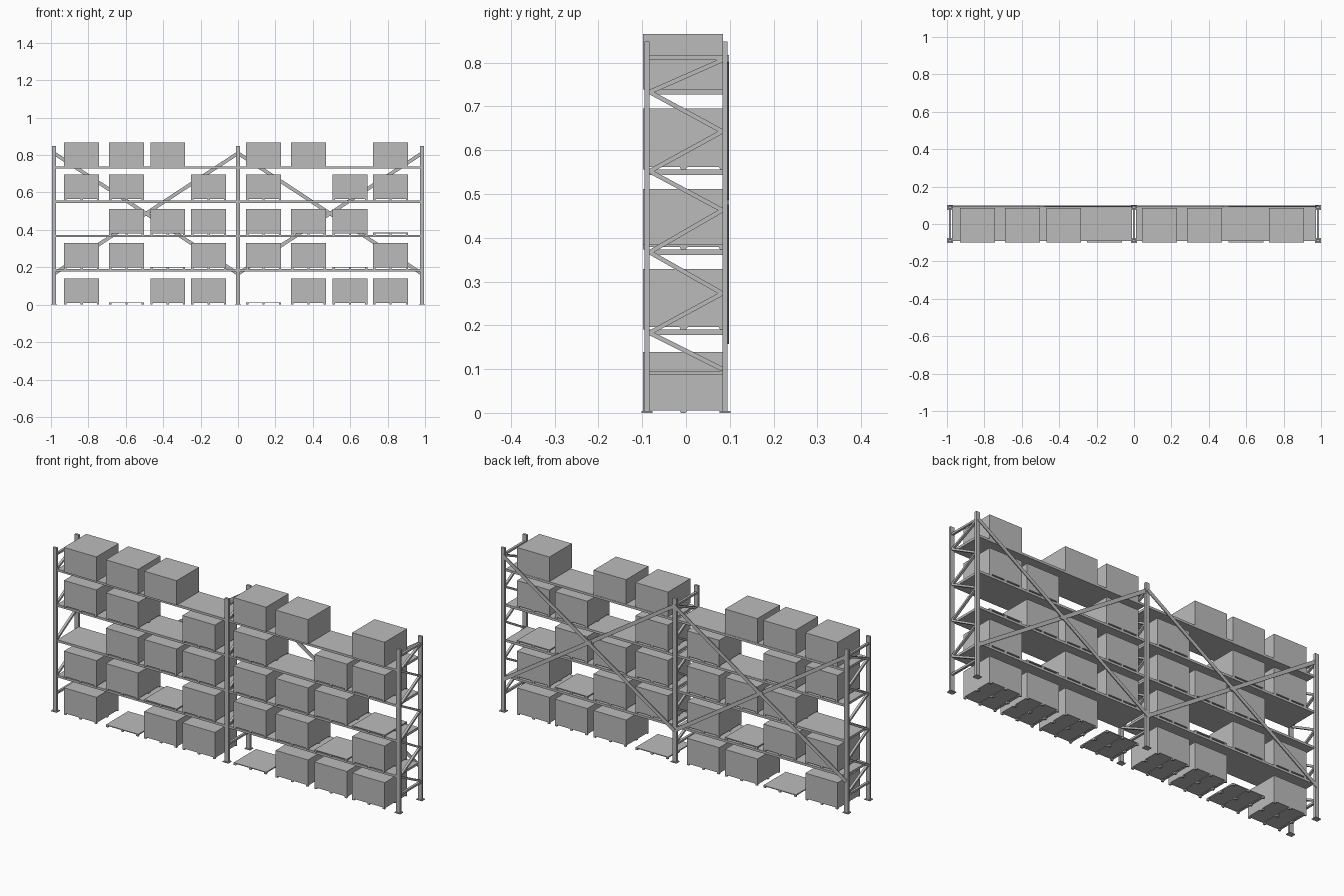
import bpy, bmesh, math
from mathutils import Vector, Matrix

cube = bpy.data.objects.get("Cube")
if cube:
    bpy.data.objects.remove(cube, do_unlink=True)

# One plain grey for everything
grey = bpy.data.materials.new("plain_grey")
grey.use_nodes = True
GREY = (0.5, 0.5, 0.5, 1)
grey.diffuse_color = GREY
grey.node_tree.nodes["Principled BSDF"].inputs["Base Color"].default_value = GREY


def add_box(bm, lo, hi):
    """Axis-aligned block between two corners."""
    lo, hi = Vector(lo), Vector(hi)
    size = hi - lo
    matrix = Matrix.Translation((lo + hi) / 2) @ Matrix.Diagonal((*size, 1))
    bmesh.ops.create_cube(bm, size=1, matrix=matrix)


def add_bar(bm, a, b, width, thick_axis, thick):
    """Flat bar from a to b, thin along the given axis."""
    a, b, n = Vector(a), Vector(b), Vector(thick_axis)
    along = (b - a).normalized()
    side = n.cross(along)
    frame = Matrix((along, side, n)).transposed().to_4x4()
    scale = Matrix.Diagonal(((b - a).length, width, thick, 1))
    bmesh.ops.create_cube(bm, size=1, matrix=Matrix.Translation((a + b) / 2) @ frame @ scale)


def add_prism(bm, profile, x0, x1):
    """Extrude a (y, z) outline along x."""
    face = bm.faces.new([bm.verts.new((x0, y, z)) for y, z in profile])
    out = bmesh.ops.extrude_face_region(bm, geom=[face])
    moved = [v for v in out["geom"] if isinstance(v, bmesh.types.BMVert)]
    bmesh.ops.translate(bm, verts=moved, vec=(x1 - x0, 0, 0))


def finish(bm, name):
    bmesh.ops.recalc_face_normals(bm, faces=bm.faces[:])
    mesh = bpy.data.meshes.new(name)
    bm.to_mesh(mesh)
    bm.free()
    mesh.materials.append(grey)
    obj = bpy.data.objects.new(name, mesh)
    bpy.context.collection.objects.link(obj)
    return obj


POSTS_X = {"right": -0.984, "middle": 0.0, "left": 0.984}
POST_Y = 0.089
POST_TOP = 0.848
LEVELS = [0, 0.19, 0.373, 0.556, 0.739]
COLUMNS = [-0.836, -0.596, -0.376, -0.157, 0.137, 0.377, 0.599, 0.816]
HALF_W = 0.093
FRONT, BACK = -0.098, 0.085
PALLET_H = 0.012

# Upright frames: posts, foot plates, rungs and zigzag lacing
for side, x in POSTS_X.items():
    bm = bmesh.new()
    for s in (-1, 1):
        y = s * POST_Y
        add_box(bm, (x - 0.011, y - 0.006, 0), (x + 0.011, y + 0.006, POST_TOP))
        add_box(bm, (x - 0.016, y - 0.013, 0), (x + 0.016, y + 0.013, 0.004))
    finish(bm, side + "_posts")

    bm = bmesh.new()
    for z in (0.091, 0.811):
        add_box(bm, (x - 0.006, -POST_Y, z - 0.005), (x + 0.006, POST_Y, z + 0.005))
    heights = [0.1, 0.183, 0.273, 0.367, 0.463, 0.552, 0.643, 0.733, 0.806]
    nodes = [(x, 0.083 if i % 2 == 0 else -0.083, z) for i, z in enumerate(heights)]
    for a, b in zip(nodes, nodes[1:]):
        add_bar(bm, a, b, 0.01, (1, 0, 0), 0.012)
    finish(bm, side + "_frame_lacing")

# Shelves, one per bay and level
for bay, x0, x1 in (("right", -0.984, 0), ("left", 0, 0.984)):
    for i, z in enumerate(LEVELS[1:]):
        bm = bmesh.new()
        add_box(bm, (x0 + 0.011, -0.09, z - 0.012), (x1 - 0.011, 0.087, z))
        finish(bm, f"{bay}_shelf_{i + 1}")

    # Crossed braces behind each bay
    bm = bmesh.new()
    for za, zb, y in ((0.81, 0.165, 0.092), (0.165, 0.81, 0.096)):
        add_bar(bm, (x0, y, za), (x1, y, zb), 0.019, (0, 1, 0), 0.004)
    mid = (x0 + x1) / 2
    add_box(bm, (mid - 0.016, 0.09, 0.475), (mid + 0.016, 0.098, 0.5))
    finish(bm, bay + "_back_brace")

# Pallet pattern: deck boards over three notched runners
def runner_profile(z):
    foot, top = 0.007, 0.009
    middle = (FRONT + BACK) / 2
    pts = [(FRONT, z + top), (FRONT, z)]
    for a, b in ((FRONT + foot, middle - 0.005), (middle + 0.005, BACK - foot)):
        pts += [(a, z), (a + 0.006, z + 0.006), (b - 0.003, z + 0.006), (b, z)]
    return pts + [(BACK, z), (BACK, z + top)]


def pallet(x, z, name):
    bm = bmesh.new()
    add_box(bm, (x - HALF_W, FRONT, z + 0.008), (x + HALF_W, BACK, z + PALLET_H))
    for c in (-HALF_W + 0.006, 0, HALF_W - 0.006):
        add_prism(bm, runner_profile(z), x + c - 0.006, x + c + 0.006)
    finish(bm, name)


# Load plan, bottom to top: B = box on pallet, P = empty pallet, C = bare box
PLAN = ["BPBBPBBB", "BBPBBBPB", ".BBBBBBP", "BB.BB.BB", "CCC.CC.C"]
for level, (row, z) in enumerate(zip(PLAN, LEVELS)):
    for col, (kind, x) in enumerate(zip(row, COLUMNS)):
        tag = f"{level + 1}_{col + 1}"
        if kind in "BP":
            pallet(x, z, "pallet_" + tag)
        if kind in "BC":
            base = z + (PALLET_H if kind == "B" else 0)
            bm = bmesh.new()
            add_box(bm, (x - HALF_W, FRONT, base), (x + HALF_W, BACK, base + 0.127))
            finish(bm, "box_" + tag)
